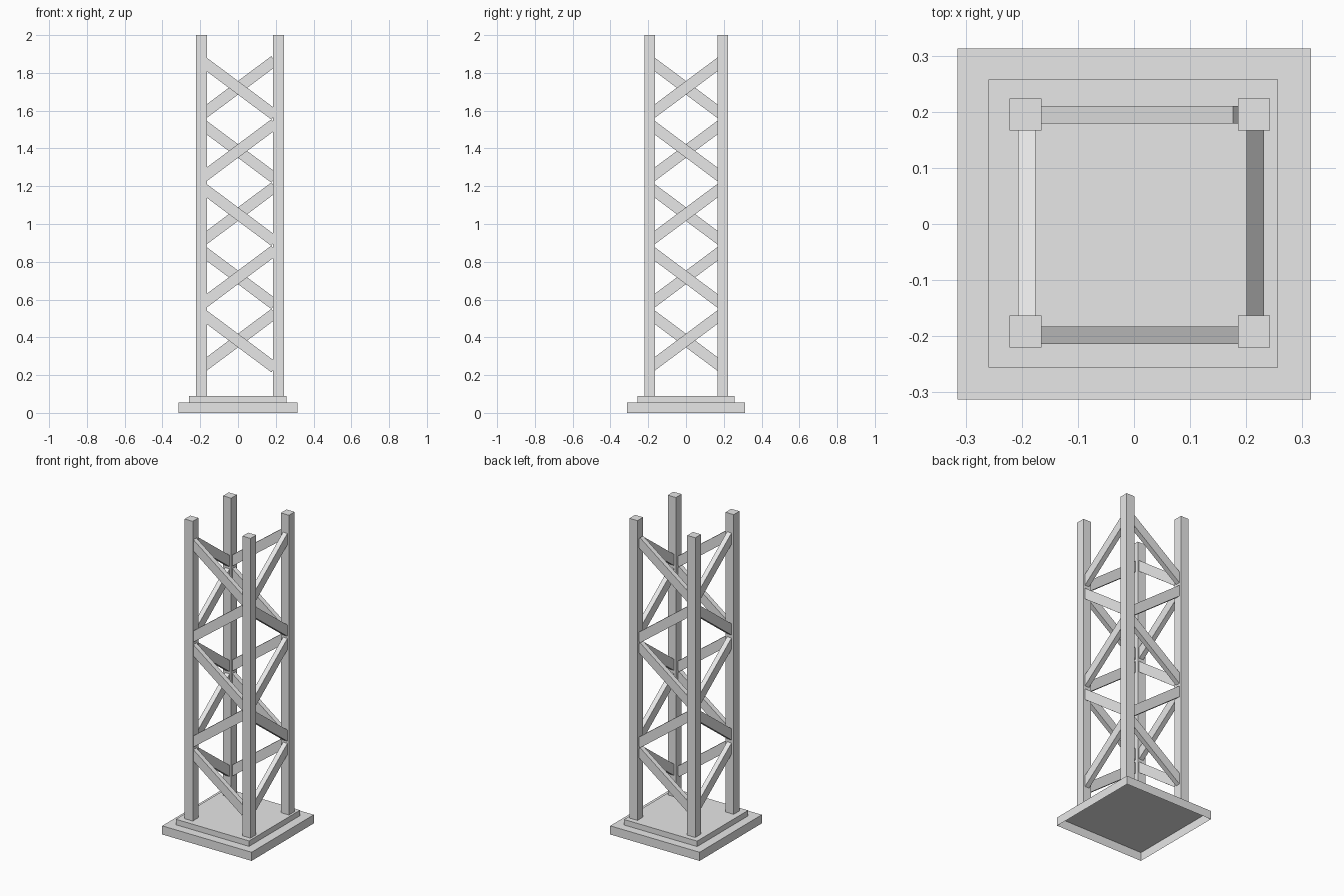
import bpy, bmesh, math
from mathutils import Matrix, Vector

if "Cube" in bpy.data.objects:
    bpy.data.objects.remove(bpy.data.objects["Cube"], do_unlink=True)

grey = bpy.data.materials.new("plain_grey")
grey.use_nodes = True
grey.diffuse_color = (0.8, 0.8, 0.8, 1)
grey.node_tree.nodes["Principled BSDF"].inputs["Base Color"].default_value = (0.8, 0.8, 0.8, 1)


def box(name, centre, size, rotation=None, open_bottom=False):
    """Flat-shaded box, optionally turned about its centre."""
    bm = bmesh.new()
    bmesh.ops.create_cube(bm, size=1)
    if open_bottom:
        under = [f for f in bm.faces if f.normal.z < -0.5]
        bmesh.ops.delete(bm, geom=under, context='FACES_ONLY')
    turn = rotation or Matrix.Identity(4)
    bm.transform(Matrix.Translation(Vector(centre)) @ turn @ Matrix.Diagonal((*size, 1)))
    mesh = bpy.data.meshes.new(name)
    bm.to_mesh(mesh)
    bm.free()
    mesh.materials.append(grey)
    obj = bpy.data.objects.new(name, mesh)
    bpy.context.collection.objects.link(obj)
    return obj


# Stepped base: hollow lower slab with a thinner plate on top
box("base_slab", (0, 0, 0.0275), (0.63, 0.626, 0.055), open_bottom=True)
box("base_plate", (-0.001, 0.001, 0.0725), (0.516, 0.513, 0.035))

# Four corner posts
POST = 0.057
for side, x in (("right", -0.1935), ("left", 0.214)):
    for end, y in (("front", -0.1915), ("back", 0.195)):
        box(f"{end}_{side}_post", (x, y, 1.045), (POST, POST, 1.91))

# Zigzag braces: five alternating bars on each side of the tower
LENGTH, THICK, WIDTH = 0.484, 0.031, 0.058
TILT = math.radians(36.7)
FIRST, STEP = 0.383, 0.3345
# side name, centre of the side, runs along x, tilt sign of the lowest bar
sides = (
    ("front", (0, -0.198), True, 1),
    ("back", (0, 0.195), True, -1),
    ("right", (-0.191, 0), False, 1),
    ("left", (0.216, 0), False, -1),
)
for name, (x, y), along_x, sign in sides:
    for i in range(5):
        tilt = sign * TILT * (-1) ** i
        size = (LENGTH, THICK, WIDTH) if along_x else (THICK, LENGTH, WIDTH)
        # Positive tilt lowers the +x or +y end
        turn = Matrix.Rotation(tilt, 4, 'Y') if along_x else Matrix.Rotation(-tilt, 4, 'X')
        box(f"{name}_brace_{i + 1}", (x, y, FIRST + STEP * i), size, turn)
